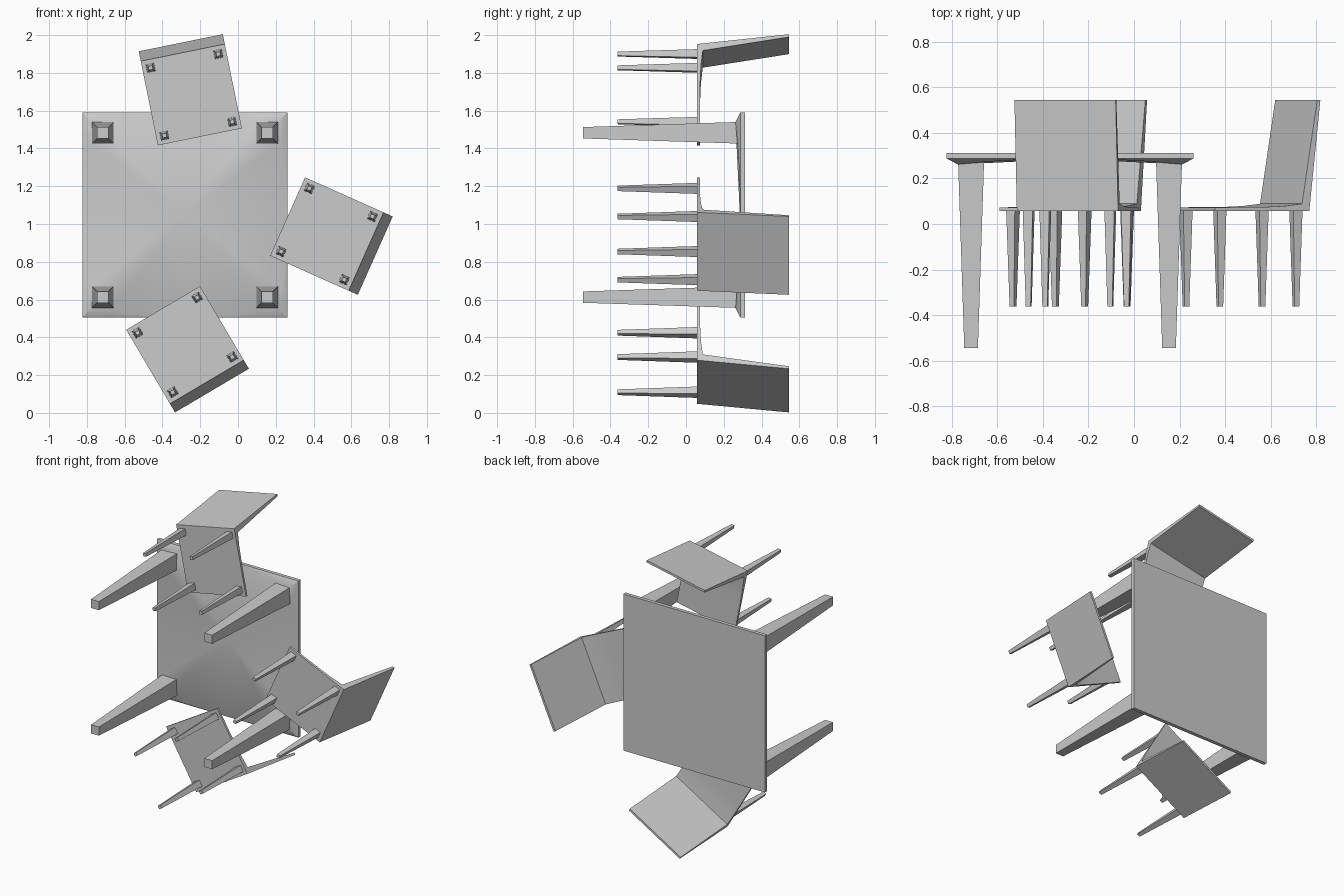
import bpy, bmesh
from math import cos, sin, radians
from mathutils import Matrix, Vector

cube = bpy.data.objects.get("Cube")
if cube:
    bpy.data.objects.remove(cube, do_unlink=True)

# One plain grey for everything
grey = bpy.data.materials.new("plain_grey")
grey.use_nodes = True
colour = (0.6, 0.6, 0.6, 1)
grey.diffuse_color = colour
grey.node_tree.nodes["Principled BSDF"].inputs["Base Color"].default_value = colour


def placement(cx, cz, back_angle):
    """Lay furniture on its side: local up becomes +y, local back turns in the xz plane."""
    a = radians(back_angle)
    side, back, up = (-sin(a), 0, cos(a)), (cos(a), 0, sin(a)), (0, 1, 0)
    turn = Matrix((side, back, up)).transposed().to_4x4()
    return Matrix.Translation((cx, 0, cz)) @ turn


def finish(name, bm, matrix, smooth=None):
    bmesh.ops.recalc_face_normals(bm, faces=bm.faces)
    mesh = bpy.data.meshes.new(name)
    bm.to_mesh(mesh)
    bm.free()
    mesh.transform(matrix)
    mesh.materials.append(grey)
    obj = bpy.data.objects.new(name, mesh)
    bpy.context.collection.objects.link(obj)
    if smooth:
        bpy.ops.object.select_all(action='DESELECT')
        obj.select_set(True)
        bpy.context.view_layer.objects.active = obj
        bpy.ops.object.shade_smooth_by_angle(angle=radians(smooth))


def bridge(bm, a, b):
    n = len(a)
    for i in range(n):
        j = (i + 1) % n
        bm.faces.new((a[i], a[j], b[j], b[i]))


def legs(name, matrix, offset, top, tip, z_top, z_tip):
    """Four square legs tapering towards the tip."""
    for sx, px in ((-1, "left"), (1, "right")):
        for sy, py in ((-1, "front"), (1, "back")):
            bm = bmesh.new()
            rings = []
            for half, z in ((top, z_top), (tip, z_tip)):
                rings.append([bm.verts.new((sx * offset + x * half, sy * offset + y * half, z))
                              for x, y in ((-1, -1), (1, -1), (1, 1), (-1, 1))])
                bm.faces.new(rings[-1])
            bridge(bm, *rings)
            finish(f"{name}_{py}_{px}_leg", bm, matrix)


def table_top(matrix, half=0.543, steps=10):
    """Flat slab whose underside arches up between the legs."""
    bm = bmesh.new()
    upper, rim, arch = [], [], []
    for k in range(4):
        turn = Matrix.Rotation(radians(90 * k), 3, 'Z')
        for i in range(steps):
            t = 2 * i / steps - 1
            inset = 0.002 + 0.048 * t * t
            for ring, along, off, z in (
                    (upper, t * half, half, 0.313),
                    (rim, t * half, half, 0.288),
                    (arch, t * (half - 0.05), half - inset, 0.287 - 0.025 * t * t)):
                ring.append(bm.verts.new(turn @ Vector((along, -off, z))))
    bm.faces.new(upper)
    bridge(bm, upper, rim)
    bridge(bm, rim, arch)
    centre = bm.verts.new((0, 0, 0.285))
    for i, v in enumerate(arch):
        bm.faces.new((v, arch[(i + 1) % len(arch)], centre))
    finish("table_top", bm, matrix, smooth=30)


def chair(name, matrix, half=0.227):
    # Seat and leaning back as one side profile: (depth, height)
    profile = [(-0.227, 0.058), (0.228, 0.058), (0.281, 0.545), (0.266, 0.545),
               (0.193, 0.089), (0.11, 0.079), (0.02, 0.075), (-0.227, 0.073)]
    bm = bmesh.new()
    sides = [[bm.verts.new((x, d, h)) for d, h in profile] for x in (-half, half)]
    for s in sides:
        bm.faces.new(s)
    bridge(bm, *sides)
    finish(name + "_seat_and_back", bm, matrix, smooth=30)
    legs(name, matrix, 0.183, 0.022, 0.011, 0.06, -0.363)


# Table
table = placement(-0.281, 1.048, 90)
table_top(table)
legs("table", table, 0.435, 0.057, 0.03, 0.275, -0.545)

# Chairs around three sides
for name, x, z, angle in (("upper_chair", -0.247, 1.684, 101.5),
                          ("side_chair", 0.47, 0.947, -24),
                          ("lower_chair", -0.281, 0.36, -59.4)):
    chair(name, placement(x, z, angle))
